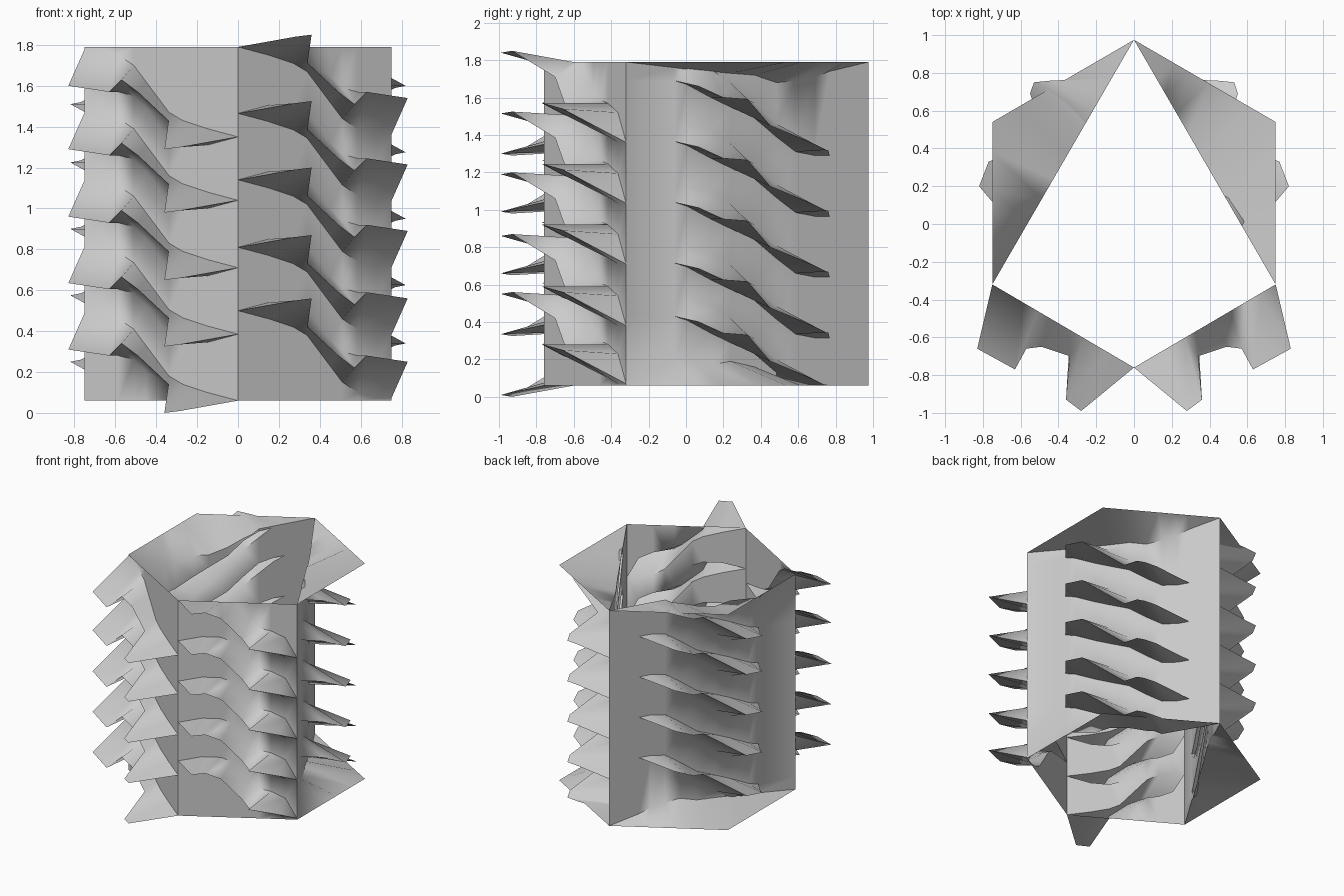
import bpy, bmesh

if "Cube" in bpy.data.objects:
    bpy.data.objects.remove(bpy.data.objects["Cube"])

TOP, BOT, MID = 1.79, 0.06, 0.925
FRONT, SIDE, BACK = (0, -0.76), (0.75, -0.32), (0, 0.975)
CORNER = (0.75, 0.54)


def mesh_object(name, rows):
    """One folded sheet through rows of equal length."""
    bm = bmesh.new()
    grid = [[bm.verts.new(p) for p in row] for row in rows]
    for a, b in zip(grid, grid[1:]):
        for i in range(len(a) - 1):
            bm.faces.new((a[i], a[i + 1], b[i + 1], b[i]))
    bmesh.ops.remove_doubles(bm, verts=bm.verts, dist=0.0005)
    bmesh.ops.dissolve_degenerate(bm, edges=bm.edges, dist=0.0005)
    bmesh.ops.recalc_face_normals(bm, faces=bm.faces)
    me = bpy.data.meshes.new(name)
    bm.to_mesh(me)
    bm.free()
    ob = bpy.data.objects.new(name, me)
    bpy.context.collection.objects.link(ob)
    bpy.ops.object.select_all(action='DESELECT')
    ob.select_set(True)
    bpy.context.view_layer.objects.active = ob
    bpy.ops.object.shade_smooth_by_angle(angle=1.2)


def both(name, rows):
    """The right half and its half turn about the y axis through mid height."""
    mesh_object("right_" + name, rows)
    mesh_object("left_" + name,
                [[(-x, y, 2 * MID - z) for x, y, z in row] for row in rows])


def along(a, b, t, z):
    return (a[0] + (b[0] - a[0]) * t, a[1] + (b[1] - a[1]) * t, z)


def limit(z):
    return min(max(z, BOT), TOP)


def leaf(a, b, root, edge, z):
    """Three rows of a hollow two-lobed scale: lower root, free edge, upper root.
    root holds (fraction along wall, lower height, opening height)."""
    lower = [along(a, b, t, limit(z + dz)) for t, dz, h in root]
    upper = [along(a, b, t, limit(z + dz + h)) for t, dz, h in root]
    lip = [(*p[:2], max(z + p[2], BOT)) if p else q for p, q in zip(edge, lower)]
    return [lower, lip, upper]


# front wall: scales folded out of the panel, the top one ending at the rim
front_root = [(0, -.06, 0), (.2, -.1, .08), (.36, -.14, .12), (.45, -.18, .13),
              (.6, -.33, .13), (.68, -.41, .15), (.78, -.46, .18),
              (.9, -.49, .16), (1, -.49, 0)]
front_edge = [None, (.28, -.99, -.01), (.36, -.93, 0), (.34, -.70, -.14),
              (.49, -.65, -.28), (.57, -.66, -.34), (.63, -.77, -.28),
              (.83, -.66, -.31), None]
rows = [[along(FRONT, SIDE, r[0], BOT) for r in front_root]]
for z in (0.56, 0.87, 1.2, 1.525, 1.85):
    rows += leaf(FRONT, SIDE, front_root, front_edge, z)
rows.append([along(FRONT, SIDE, r[0], TOP) for r in front_root])
both("front_wall", rows)

# side wall: same folds, with rims flaring out to the hexagon corner
side_root = [(0, .09, 0), (.2, .09, 0), (.25, .07, .1), (.35, .0, .15),
             (.43, -.05, .13), (.53, -.11, .08), (.62, -.21, .07), (.7, -.29, .08),
             (.78, -.31, .03), (.84, -.31, 0), (1, -.31, 0)]
side_edge = [None, None, (.71, .07, .06), (.82, .20, .0), (.77, .33, -.01),
             (.47, .45, -.15), (.55, .69, -.25), (.53, .75, -.28),
             (.43, .76, -.28), None, None]
ts = [r[0] for r in side_root]


def rim(z):
    return [along(SIDE, CORNER, t / .43, z) if t <= .43 else
            along(CORNER, BACK, (t - .43) / .57, z) for t in ts]


low_rise = (0, .14, .15, .11, .13, .10, .05, .02, .01, 0, 0)
high_drop = (0, .03, .04, .05, .06, .07, .11, .10, .08, .05, 0)
rows = [rim(BOT), [along(SIDE, BACK, t, BOT + d) for t, d in zip(ts, low_rise)]]
for z in (0.34, 0.625, 0.95, 1.275, 1.6):
    rows += leaf(SIDE, BACK, side_root, side_edge, z)
rows += [[along(SIDE, BACK, t, TOP - d) for t, d in zip(ts, high_drop)], rim(TOP)]
both("side_wall", rows)
